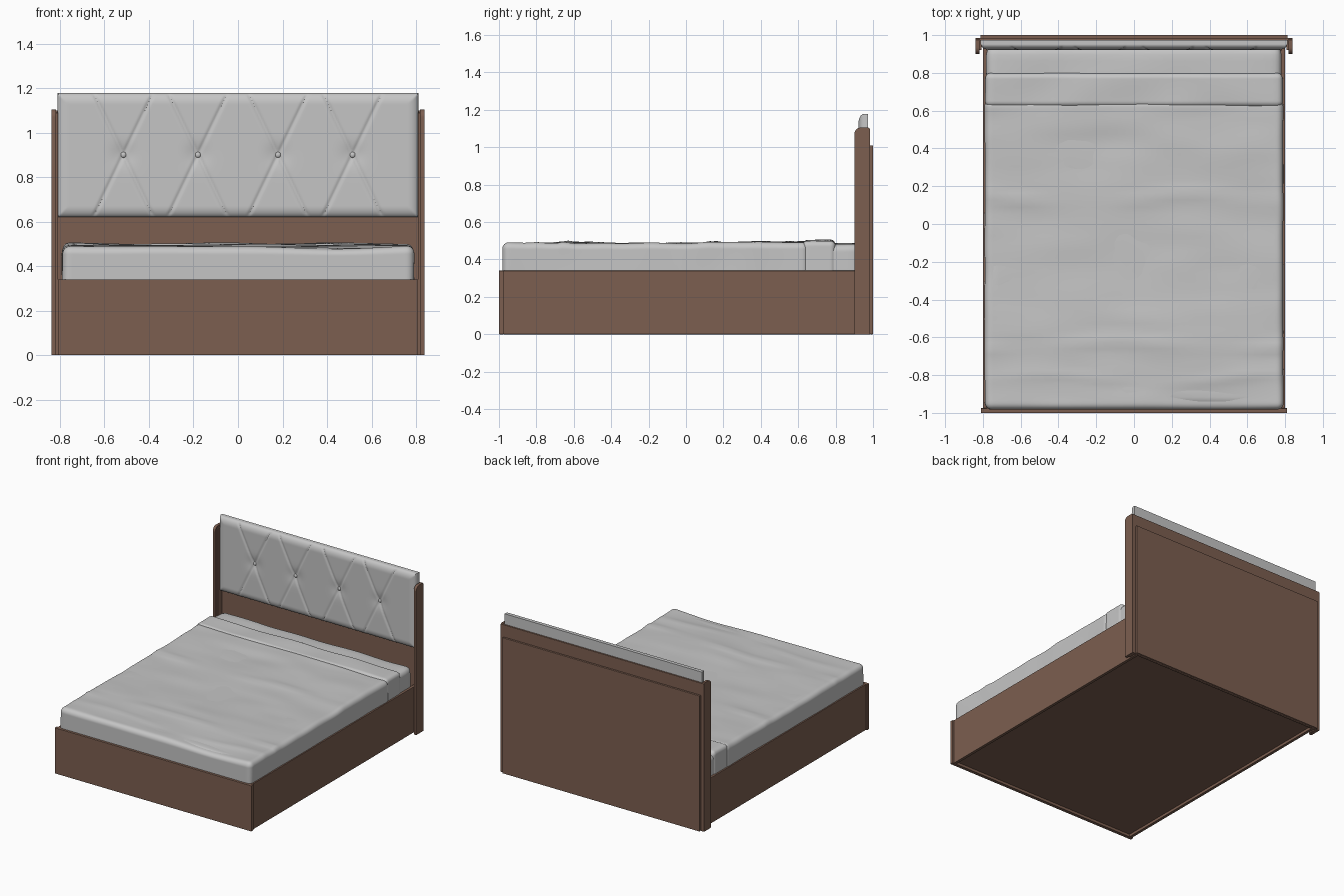
import bpy, bmesh, math
from mathutils import Vector, noise

old = bpy.data.objects.get("Cube")
if old:
    bpy.data.objects.remove(old, do_unlink=True)


def material(name, rgb):
    m = bpy.data.materials.new(name)
    m.use_nodes = True
    m.diffuse_color = (*rgb, 1)
    bsdf = m.node_tree.nodes["Principled BSDF"]
    bsdf.inputs["Base Color"].default_value = (*rgb, 1)
    bsdf.inputs["Roughness"].default_value = 0.7
    return m


WOOD = material("brown wood", (0.20, 0.113, 0.08))
CLOTH = material("grey fabric", (0.56, 0.56, 0.56))


def finish(name, bm, mat, smooth=None):
    bmesh.ops.recalc_face_normals(bm, faces=bm.faces)
    mesh = bpy.data.meshes.new(name)
    bm.to_mesh(mesh)
    bm.free()
    mesh.materials.append(mat)
    ob = bpy.data.objects.new(name, mesh)
    bpy.context.collection.objects.link(ob)
    if smooth:
        bpy.ops.object.select_all(action="DESELECT")
        ob.select_set(True)
        bpy.context.view_layer.objects.active = ob
        bpy.ops.object.shade_smooth_by_angle(angle=math.radians(smooth))
    return ob


def box(name, lo, hi, mat=WOOD, bevel=0.002):
    bm = bmesh.new()
    bmesh.ops.create_cube(bm, size=1)
    lo, hi = Vector(lo), Vector(hi)
    for v in bm.verts:
        v.co = (lo + hi) / 2 + v.co * (hi - lo)
    ob = finish(name, bm, mat)
    if bevel:
        mod = ob.modifiers.new("edge", "BEVEL")
        mod.width, mod.segments = bevel, 2
    return ob


def soft_slab(name, lo, hi, radius, cuts, wrinkle):
    """Rounded box whose upper surface is lifted by wrinkle(x, y)."""
    bm = bmesh.new()
    bmesh.ops.create_cube(bm, size=2)
    bmesh.ops.subdivide_edges(bm, edges=bm.edges[:], cuts=cuts, use_grid_fill=True)
    lo, hi = Vector(lo), Vector(hi)
    for v in bm.verts:
        p = Vector([(a + b) / 2 + (b - a) / 2 * math.sin(c * math.pi / 2)
                    for a, b, c in zip(lo, hi, v.co)])
        core = Vector([min(max(c, a + radius), b - radius)
                       for a, b, c in zip(lo, hi, p)])
        p = core + (p - core).normalized() * radius
        lift = max(0, (p.z - lo.z) / (hi.z - lo.z)) ** 3
        p.z += wrinkle(p.x, p.y) * lift
        # gentle waviness of the hanging sides
        p.x += 0.004 * noise.noise((p.x * 2, p.y * 6, p.z * 4))
        v.co = p
    return finish(name, bm, CLOTH, 50)


# Bed frame
box("footboard", (-0.81, -1, 0), (0.81, -0.975, 0.34))
box("base_bottom", (-0.78, -0.976, 0.02), (0.78, 0.97, 0.04), bevel=0)
box("mattress_platform", (-0.78, -0.976, 0.28), (0.78, 0.97, 0.30), bevel=0)

# Headboard boards
box("headboard_panel", (-0.836, 0.968, 0), (0.836, 0.985, 1.10))
box("headboard_back_plate", (-0.812, 0.984, 0), (0.812, 1.0, 1.01))


def post(name, side):
    """Upright with rounded upper front corner."""
    y0, y1, top, r = 0.90, 0.985, 1.105, 0.035
    outline = [(y1, 0), (y1, top - 0.01), (y1 - 0.01, top)]
    for i in range(7):
        a = math.pi / 2 * (1 + i / 6)
        outline.append((y0 + r + r * math.cos(a), top - r + r * math.sin(a)))
    outline.append((y0, 0))
    bm = bmesh.new()
    face = bm.faces.new([bm.verts.new((side * 0.818, y, z)) for y, z in outline])
    grown = bmesh.ops.extrude_face_region(bm, geom=[face])["geom"]
    bmesh.ops.translate(bm, vec=(side * 0.02, 0, 0),
                        verts=[g for g in grown if isinstance(g, bmesh.types.BMVert)])
    finish(name, bm, WOOD, 30)


for side, word in ((1, "left"), (-1, "right")):
    a, b = sorted((side * 0.778, side * 0.80))
    box(word + "_rail", (a, -0.976, 0), (b, 0.97, 0.34))
    a, b = sorted((side * 0.808, side * 0.819))
    box(word + "_post_liner", (a, 0.92, 0), (b, 0.97, 1.09))
    post(word + "_post", side)


# Bedding
def bump(d, width):
    return math.exp(-(d / width) ** 2)


def blanket_wrinkle(x, y):
    z = 0.010 * noise.noise((x * 2.2, y * 2.6, 3.1))
    z += 0.005 * noise.noise((x * 3, y * 9, 7.7))
    for y0, height, phase in ((0.13, 0.009, 0), (-0.64, 0.009, 2), (-0.82, 0.005, 4)):
        wave = y0 + 0.025 * math.sin(5 * x + phase)
        z += height * bump(y - wave, 0.025) * (0.6 + 0.4 * math.sin(7 * x + phase))
    return z + 0.014 * max(0, y)


def sheet_wrinkle(x, y):
    return 0.008 * noise.noise((x * 4, y * 5, 1.4))


soft_slab("mattress", (-0.78, -0.96, 0.30), (0.78, 0.94, 0.483), 0.04, 30, sheet_wrinkle)
soft_slab("blanket", (-0.79, -0.982, 0.30), (0.79, 0.655, 0.488), 0.035, 64, blanket_wrinkle)
soft_slab("folded_band", (-0.786, 0.62, 0.30), (0.786, 0.80, 0.502), 0.03, 34, sheet_wrinkle)

# Tufted headboard cushion
HALF_W, Z0, Z1, MID = 0.812, 0.62, 1.178, 0.90
BUTTONS = (-0.515, -0.18, 0.18, 0.515)


def cushion_y(x, z):
    edge = max(0, min(HALF_W - abs(x), z - Z0, Z1 - z))
    e = min(1, edge / 0.05)
    puff = 0.03 * math.sqrt(e * (2 - e))
    for bx in BUTTONS:
        seam = 0.135 * abs(z - MID) / 0.28
        gap = abs(abs(x - bx) - seam) * 0.9
        puff -= 0.006 * bump(gap, 0.007) * min(1, edge / 0.02)
        puff -= 0.010 * bump(math.hypot(x - bx, z - MID), 0.05)
    return 0.952 - puff


bm = bmesh.new()
bmesh.ops.create_grid(bm, x_segments=260, y_segments=90, size=1)
for v in bm.verts:
    x = v.co.x * HALF_W
    z = (Z0 + Z1) / 2 + math.sin(v.co.y * math.pi / 2) * (Z1 - Z0) / 2
    v.co = (x, cushion_y(x, z), z)
# Pull the border back to give the cushion its sides
border = [e for e in bm.edges if e.is_boundary]
rim = bmesh.ops.extrude_edge_only(bm, edges=border)["geom"]
for v in (g for g in rim if isinstance(g, bmesh.types.BMVert)):
    v.co.y = 0.974
bmesh.ops.holes_fill(bm, edges=[e for e in bm.edges if e.is_boundary], sides=0)
finish("headboard_cushion", bm, CLOTH, 40)

for i, bx in enumerate(BUTTONS):
    bm = bmesh.new()
    bmesh.ops.create_uvsphere(bm, u_segments=16, v_segments=8, radius=0.013)
    for v in bm.verts:
        v.co = (v.co.x + bx, v.co.y * 0.6 + 0.936, v.co.z + MID)
    finish("cushion_button_%d" % (i + 1), bm, CLOTH, 60)
